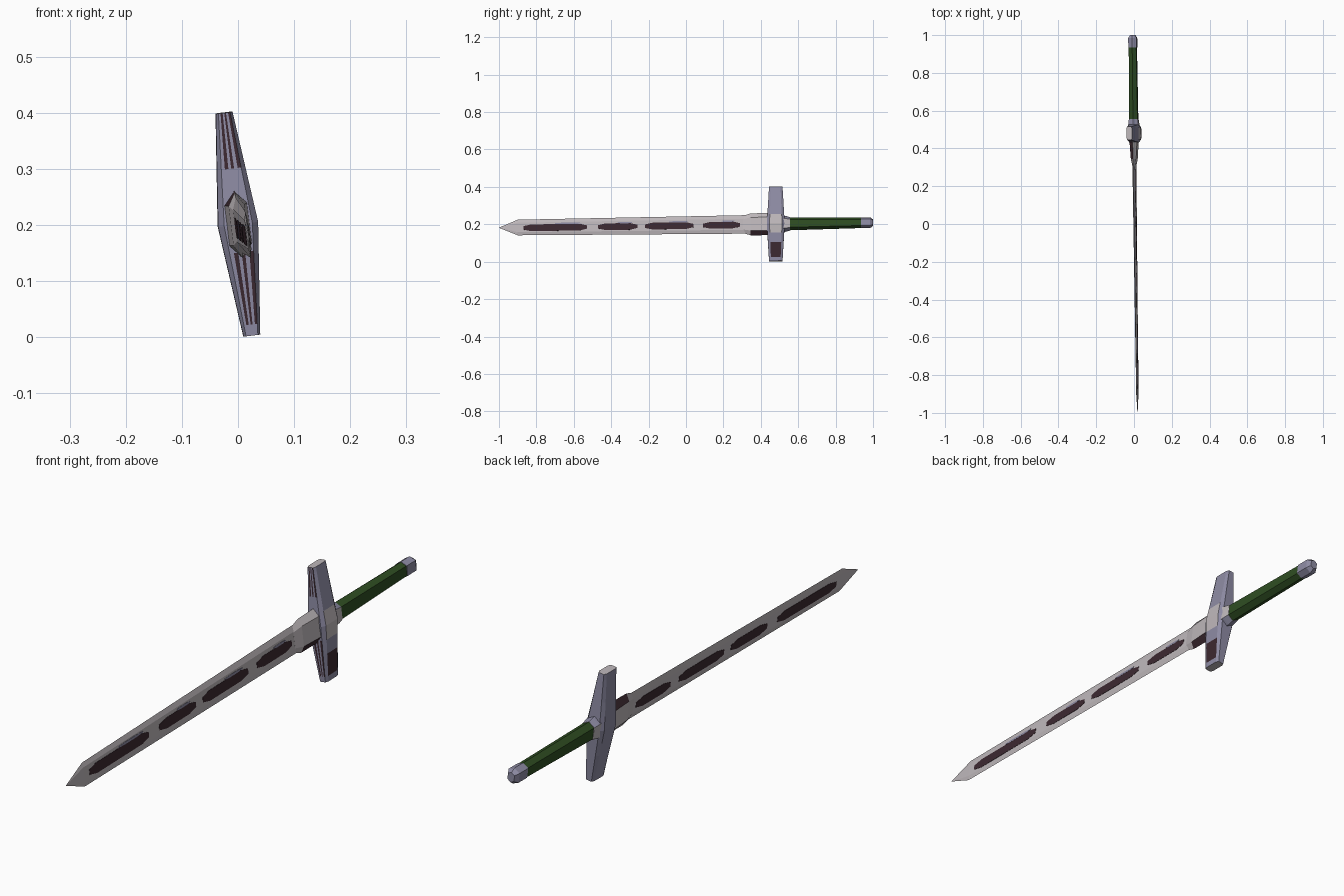
import bpy, bmesh, math
from mathutils import Matrix, Vector

if "Cube" in bpy.data.objects:
    bpy.data.objects.remove(bpy.data.objects["Cube"])

def mat(name, rgb):
    m = bpy.data.materials.new(name)
    m.diffuse_color = (*rgb, 1)
    m.use_nodes = True
    m.node_tree.nodes["Principled BSDF"].inputs["Base Color"].default_value = m.diffuse_color
    return m

STEEL = mat("light_steel", (0.52, 0.48, 0.50))
VIOLET = mat("violet_grey_metal", (0.27, 0.26, 0.37))
DARK = mat("dark_brown", (0.045, 0.022, 0.030))
GREEN = mat("green_grip", (0.028, 0.075, 0.016))

# The sword lies along y, rolled about its length and slightly skewed
TILT = Matrix(((1, -0.013, 0, 0.006), (0, 1, 0, 0), (0, 0.0135, 1, 0.195), (0, 0, 0, 1)))
PLACE = TILT @ Matrix.Rotation(math.radians(-7.1), 4, 'Y')

def loft(name, rings, mats, rule=None):
    """Skin a row of equal-length point rings, cap both ends."""
    bm = bmesh.new()
    vs = [[bm.verts.new(Vector(p)) for p in r] for r in rings]
    n = len(vs[0])
    for a, b in zip(vs, vs[1:]):
        for i in range(n):
            j = (i + 1) % n
            f = bm.faces.new((a[i], a[j], b[j], b[i]))
            if rule:
                f.material_index = rule(i, f.calc_center_median())
    bm.faces.new(vs[0])
    bm.faces.new(vs[-1])
    bmesh.ops.remove_doubles(bm, verts=bm.verts, dist=1e-5)
    bmesh.ops.recalc_face_normals(bm, faces=bm.faces)
    bm.transform(PLACE)
    me = bpy.data.meshes.new(name)
    bm.to_mesh(me)
    bm.free()
    for m in mats:
        me.materials.append(m)
    ob = bpy.data.objects.new(name, me)
    bpy.context.collection.objects.link(ob)
    return ob

def flat_hex(y, hz, hx, k=0.6):
    """Blade-like section: flat sides, sharp edges up and down."""
    return [(0, y, hz), (hx, y, hz * k), (hx, y, -hz * k),
            (0, y, -hz), (-hx, y, -hz * k), (-hx, y, hz * k)]

def thick(y):
    return 0.003 + 0.004 * (y + 0.9) / 1.25

# Blade
loft("blade", [flat_hex(-1, 0.0005, 0.0005), flat_hex(-0.9, 0.042, thick(-0.9)),
               flat_hex(0.35, 0.05, thick(0.35))], [STEEL])

# Painted patches along both sides of the blade
def patch(name, y0, y1, z0, z1, side, m, lift):
    c, e = (z0 + z1) / 2, min(0.04, (y1 - y0) / 4)
    h = (z1 - z0) / 2
    outline = [(y0, c - h * .5), (y0 + e, z0), (y1 - e, z0), (y1, c - h * .5),
               (y1, c + h * .5), (y1 - e, z1), (y0 + e, z1), (y0, c + h * .5)]
    loft(name, [[(side * (thick(y) + d), y, z) for y, z in outline]
                for d in (-0.001, lift)], [m])

for k, (y0, y1) in enumerate([(-0.87, -0.53), (-0.47, -0.26), (-0.22, 0.04), (0.09, 0.29)]):
    for side, tag in ((1, "right"), (-1, "left")):
        patch(f"blade_patch_{tag}_{k}", y0, y1, -0.021, 0.015, side, DARK, 0.001)
    ym = (y0 + y1) / 2
    patch(f"patch_sheen_{k}", ym, y1 - 0.03, 0.014, 0.022, 1, VIOLET, 0.0012)

# Collar where the blade enters the guard, dark where the last patch runs onto it
def collar_rule(i, c):
    if i in (2, 5) and c.y > 0.34:
        return 1
    return 0

loft("blade_collar", [flat_hex(0.305, 0.046, 0.007), flat_hex(0.345, 0.059, 0.014),
                      flat_hex(0.45, 0.06, 0.021)], [STEEL, DARK], collar_rule)

# Cross guard: chamfered section, front face split into narrow strips
def guard_ring(z):
    t = abs(z) / 0.2
    hx, hy = 0.036 - 0.021 * t, 0.048 - 0.012 * t
    front = [(hx * f, -hy) for f in (-.7, -.45, -.2, 0, .2, .45, .7)]
    rest = [(hx, -hy * .7), (hx, hy * .7), (hx * .7, hy),
            (-hx * .7, hy), (-hx, hy * .7), (-hx, -hy * .7)]
    return [(x, 0.48 + y, z) for x, y in front + rest]

def guard_rule(i, c):
    if i < 6:                                   # dark streaks on the front
        return 2 if i % 2 and (0.1 < c.z < 0.19 or -0.19 < c.z < -0.05) else 1
    if i == 7 and abs(c.z) < 0.07:              # worn middle
        return 0
    if i == 7 and -0.18 < c.z < -0.1:           # dark lower end
        return 2
    return 1

loft("cross_guard", [guard_ring(z) for z in (-0.2, -0.18, -0.1, -0.05, 0, 0.05, 0.1, 0.18, 0.2)],
     [STEEL, VIOLET, DARK], guard_rule)

# Handle: ferrule, grip and pommel, all six-sided
def hexa(y, hz, hx):
    return flat_hex(y, hz, hx, 0.6)

loft("ferrule", [hexa(0.51, 0.046, 0.028), hexa(0.535, 0.042, 0.026),
                 hexa(0.557, 0.036, 0.023)], [STEEL, VIOLET],
     lambda i, c: 0 if i in (1, 4) else 1)
loft("grip", [hexa(0.545, 0.035, 0.022), hexa(0.94, 0.028, 0.02)], [GREEN])
loft("pommel", [hexa(0.935, 0.029, 0.022), hexa(0.985, 0.029, 0.022),
                hexa(1.0, 0.018, 0.013)], [VIOLET])
